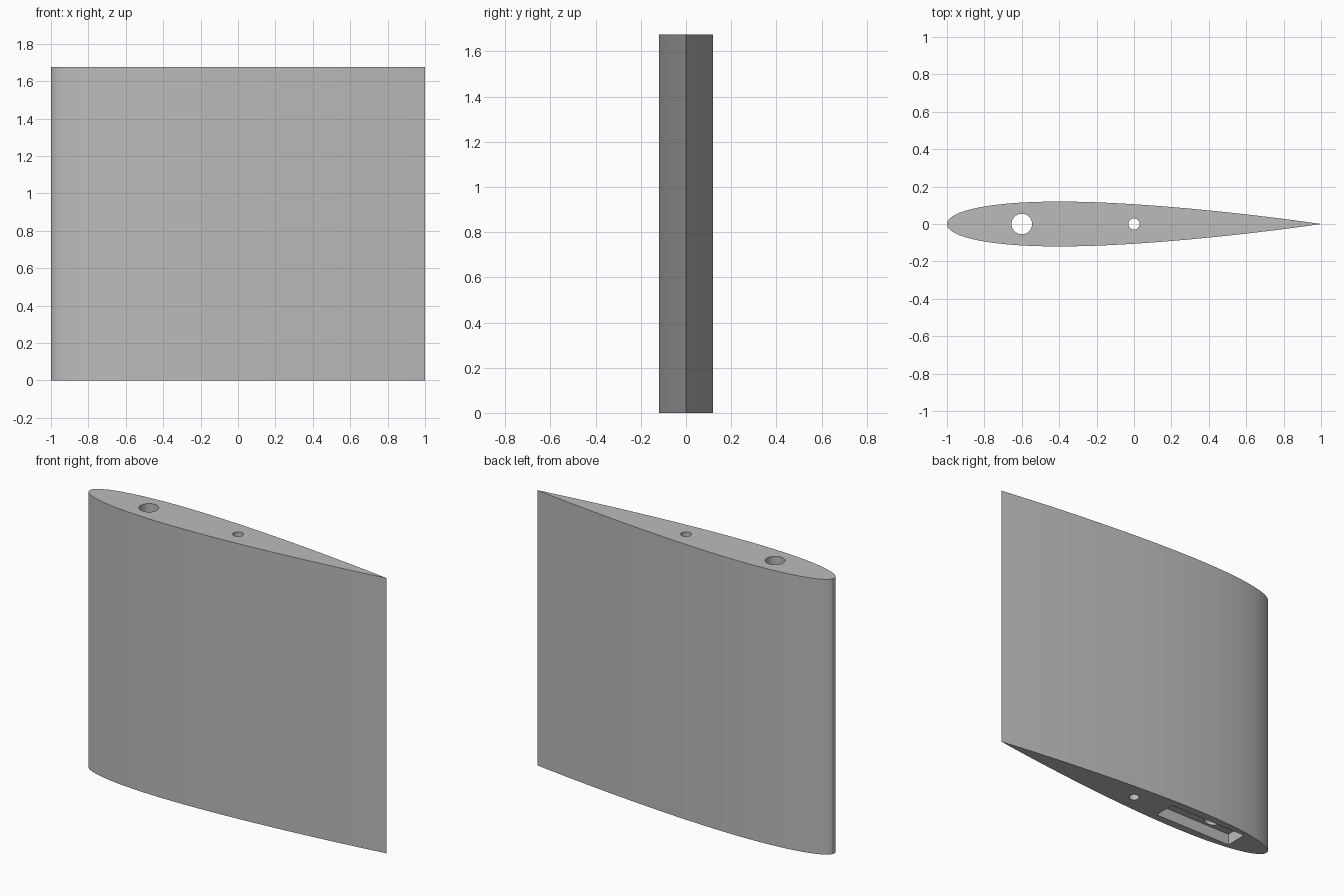
import bpy, bmesh, math
from mathutils import Matrix

cube = bpy.data.objects.get("Cube")
if cube:
    bpy.data.objects.remove(cube, do_unlink=True)

HEIGHT = 1.675
CHORD = 2.0
STEPS = 36

grey = bpy.data.materials.new("plain grey")
grey.use_nodes = True
colour = (0.5, 0.5, 0.5, 1)
grey.diffuse_color = colour
grey.node_tree.nodes["Principled BSDF"].inputs["Base Color"].default_value = colour


def make_object(name, bm):
    bmesh.ops.recalc_face_normals(bm, faces=bm.faces[:])
    mesh = bpy.data.meshes.new(name)
    bm.to_mesh(mesh)
    bm.free()
    mesh.materials.append(grey)
    obj = bpy.data.objects.new(name, mesh)
    bpy.context.collection.objects.link(obj)
    return obj


def half_thickness(t):
    # Symmetric wing section, 12 percent thick, closed at the trailing edge
    return 0.6 * CHORD * (0.2969 * math.sqrt(t) - 0.126 * t - 0.3516 * t**2
                          + 0.2843 * t**3 - 0.1036 * t**4)


def cut(target, cutter):
    mod = target.modifiers.new("cut", "BOOLEAN")
    mod.operation = "DIFFERENCE"
    mod.solver = "EXACT"
    mod.object = cutter
    bpy.context.view_layer.objects.active = target
    bpy.ops.object.modifier_apply(modifier=mod.name)
    bpy.data.objects.remove(cutter, do_unlink=True)


def rod_cutter(x, radius):
    bm = bmesh.new()
    bmesh.ops.create_cone(bm, cap_ends=True, segments=32, radius1=radius, radius2=radius,
                          depth=HEIGHT + 0.4, matrix=Matrix.Translation((x, 0, HEIGHT / 2)))
    return make_object("rod_cutter", bm)


# Wing body: section points bunched toward the rounded leading edge
stations = [(i / STEPS) ** 1.7 for i in range(STEPS + 1)]
upper = [(CHORD * (t - 0.5), half_thickness(t)) for t in stations]
upper[-1] = (CHORD / 2, 0)
lower = [(x, -y) for x, y in reversed(upper[1:-1])]
bm = bmesh.new()
base = bm.faces.new([bm.verts.new((x, y, 0)) for x, y in upper + lower])
extruded = bmesh.ops.extrude_face_region(bm, geom=[base], use_keep_orig=True)
top_verts = [v for v in extruded["geom"] if isinstance(v, bmesh.types.BMVert)]
bmesh.ops.translate(bm, verts=top_verts, vec=(0, 0, HEIGHT))
wing = make_object("wing_section", bm)

# Spar holes running the full span
cut(wing, rod_cutter(-0.6, 0.055))
cut(wing, rod_cutter(0, 0.03))

# Shallow rectangular pocket in the underside
bm = bmesh.new()
bmesh.ops.create_cube(bm, size=1, matrix=Matrix.Translation((-0.5, 0, 0))
                      @ Matrix.Diagonal((0.54, 0.14, 0.14, 1)))
cut(wing, make_object("pocket_cutter", bm))
